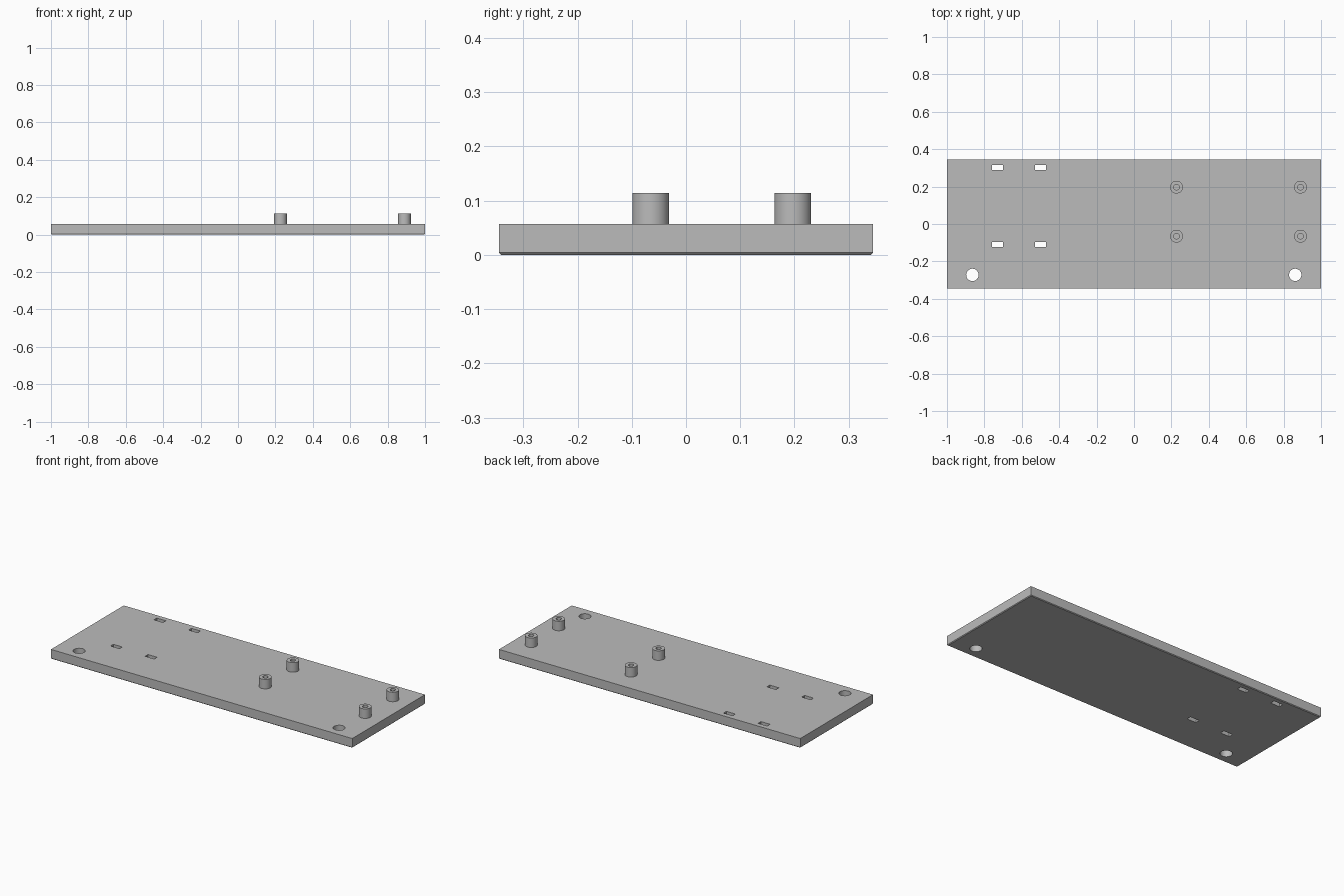
import bpy, bmesh, math
from mathutils import Matrix, Vector

default = bpy.data.objects.get("Cube")
if default:
    bpy.data.objects.remove(default, do_unlink=True)

THICK = 0.057
TOP = 0.114

grey = bpy.data.materials.new("light grey")
grey.use_nodes = True
color = (0.5, 0.5, 0.5, 1)
grey.diffuse_color = color
grey.node_tree.nodes["Principled BSDF"].inputs["Base Color"].default_value = color


def make_object(name, bm):
    bmesh.ops.recalc_face_normals(bm, faces=bm.faces)
    mesh = bpy.data.meshes.new(name)
    bm.to_mesh(mesh)
    bm.free()
    mesh.materials.append(grey)
    obj = bpy.data.objects.new(name, mesh)
    bpy.context.collection.objects.link(obj)
    return obj


def add_box(bm, center, size):
    matrix = Matrix.Translation(center) @ Matrix.Diagonal((*size, 1))
    return bmesh.ops.create_cube(bm, size=1, matrix=matrix)


def select_only(obj):
    bpy.ops.object.select_all(action="DESELECT")
    obj.select_set(True)
    bpy.context.view_layer.objects.active = obj


# Base plate with a fine chamfer around the underside
bm = bmesh.new()
add_box(bm, (0, 0, THICK / 2), (2, 0.69, THICK))
rim = [e for e in bm.edges if all(v.co.z < 0.01 for v in e.verts)]
bmesh.ops.bevel(bm, geom=rim, offset=0.004, segments=1, affect="EDGES")
plate = make_object("base_plate", bm)

# Cutter: four tie slots and two round mounting holes
bm = bmesh.new()
for x in (-0.73, -0.5):
    for y in (0.302, -0.11):
        add_box(bm, (x, y, THICK / 2), (0.06, 0.027, 0.2))
for x in (-0.864, 0.862):
    bmesh.ops.create_cone(bm, cap_ends=True, segments=48, radius1=0.033,
                          radius2=0.033, depth=0.2,
                          matrix=Matrix.Translation((x, -0.272, THICK / 2)))
cutter = make_object("hole_cutter", bm)
cutter.hide_render = True

cut = plate.modifiers.new("holes", "BOOLEAN")
cut.operation = "DIFFERENCE"
cut.solver = "EXACT"
cut.object = cutter
select_only(plate)
bpy.ops.object.modifier_apply(modifier=cut.name)
bpy.data.objects.remove(cutter, do_unlink=True)
bpy.ops.object.shade_smooth_by_angle(angle=math.radians(30))

# Hollow standoffs, lathed from a wall profile
profile = [(0.034, THICK), (0.034, TOP), (0.015, TOP), (0.015, THICK)]
for side, x in (("right", 0.227), ("left", 0.89)):
    for end, y in (("back", 0.197), ("front", -0.065)):
        bm = bmesh.new()
        points = [bm.verts.new((r, 0, z)) for r, z in profile]
        edges = [bm.edges.new(pair) for pair in zip(points, points[1:])]
        bmesh.ops.spin(bm, geom=points + edges, cent=(0, 0, 0), axis=(0, 0, 1),
                       angle=math.tau, steps=48, use_merge=True)
        bmesh.ops.remove_doubles(bm, verts=bm.verts, dist=0.0001)
        bmesh.ops.translate(bm, verts=bm.verts, vec=Vector((x, y, 0)))
        standoff = make_object(f"standoff_{end}_{side}", bm)
        select_only(standoff)
        bpy.ops.object.shade_smooth_by_angle(angle=math.radians(30))
